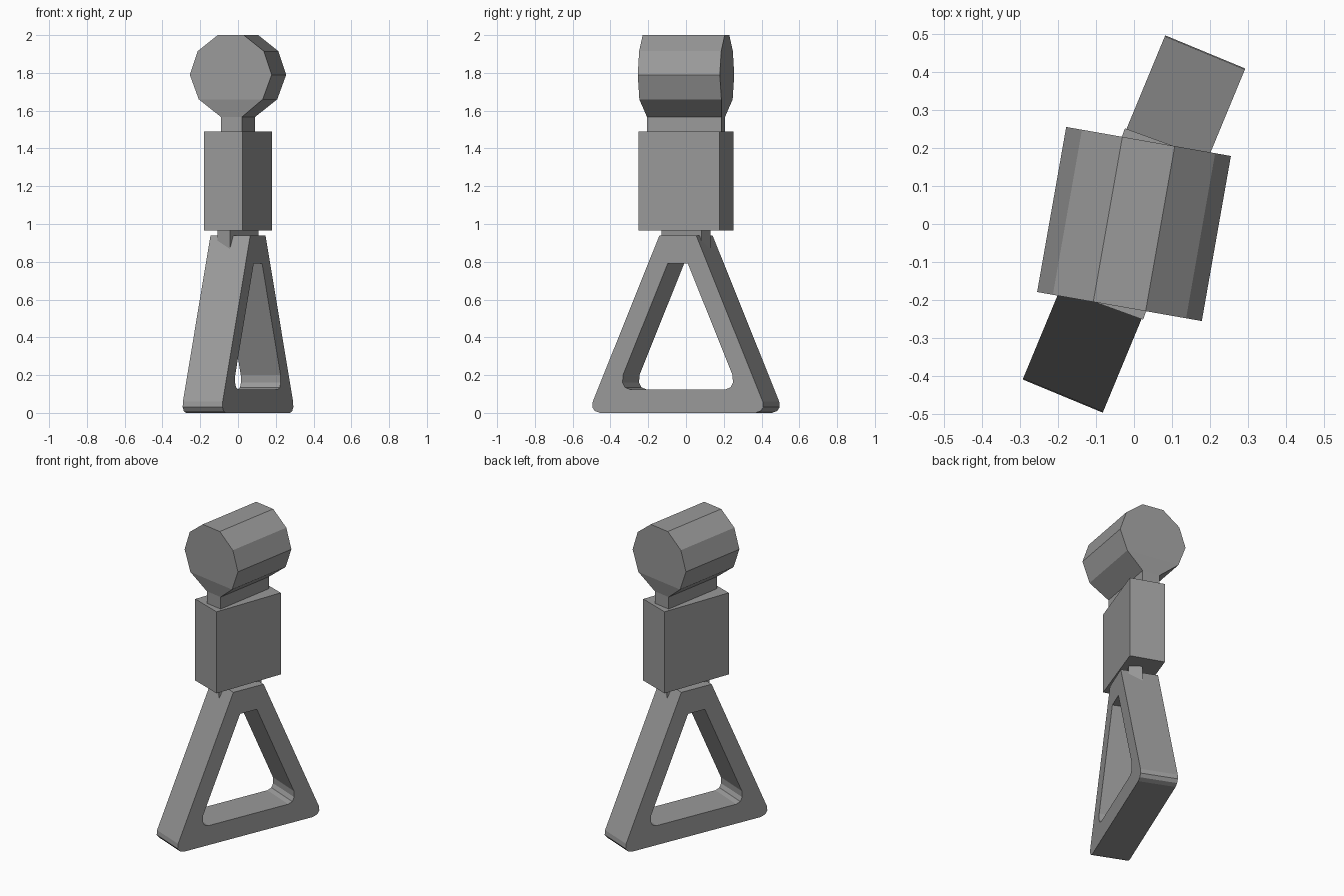
import bpy, bmesh
from math import radians, sin, cos
from mathutils import Matrix

cube = bpy.data.objects.get("Cube")
if cube:
    bpy.data.objects.remove(cube, do_unlink=True)

grey = bpy.data.materials.new("plain_grey")
grey.use_nodes = True
colour = (0.32, 0.32, 0.32, 1)
grey.diffuse_color = colour
grey.node_tree.nodes["Principled BSDF"].inputs["Base Color"].default_value = colour


def finish(name, bm, turn):
    """Turn a part about the vertical axis and add it to the scene."""
    bmesh.ops.rotate(bm, verts=bm.verts, matrix=Matrix.Rotation(radians(turn), 3, "Z"))
    bmesh.ops.recalc_face_normals(bm, faces=bm.faces)
    mesh = bpy.data.meshes.new(name)
    bm.to_mesh(mesh)
    bm.free()
    mesh.materials.append(grey)
    obj = bpy.data.objects.new(name, mesh)
    bpy.context.collection.objects.link(obj)
    return obj


def block(name, width, depth, low, high, turn):
    bm = bmesh.new()
    bmesh.ops.create_cube(bm, size=1)
    bmesh.ops.scale(bm, verts=bm.verts, vec=(width, depth, high - low))
    bmesh.ops.translate(bm, verts=bm.verts, vec=(0, 0, (low + high) / 2))
    return finish(name, bm, turn)


def mirrored(half):
    """Close a right-hand half outline with its mirror image."""
    return half + [(-a, z) for a, z in reversed(half)]


# Triangular grip: outer and inner outlines joined into a ring on each side
outer = mirrored([(0.445, 0), (0.475, 0.01), (0.49, 0.03), (0.487, 0.06), (0.105, 0.94)])
inner = mirrored([(0.275, 0.125), (0.303, 0.135), (0.316, 0.16), (0.314, 0.2), (0.058, 0.79)])
bm = bmesh.new()
rings = [[bm.verts.new((x, a, z)) for a, z in line]
         for line in (outer, inner) for x in (-0.114, 0.114)]
out_a, out_b, in_a, in_b = rings
for first, second in ((out_a, out_b), (in_b, in_a), (out_a, in_a), (in_b, out_b)):
    for i in range(len(outer)):
        j = (i + 1) % len(outer)
        bm.faces.new((first[i], first[j], second[j], second[i]))
finish("triangle_grip", bm, -22.5)

# Strap end and holder block, twisting gradually upwards
block("strap_end", 0.082, 0.26, 0.82, 1.0, -36)
block("holder_block", 0.217, 0.457, 0.965, 1.49, -20)

# Rail loop: ten-sided barrel pinched into a shorter neck below
half = [(0.057, 1.45), (0.057, 1.567), (0.172, 1.66), (0.22, 1.79), (0.178, 1.915), (0.07, 2.0)]
bm = bmesh.new()
ends = []
for side in (-1, 1):
    ends.append([bm.verts.new((x, side * (0.2 if z < 1.6 else 0.2205), z))
                 for x, z in mirrored(half)])
count = len(ends[0])
for i in range(count):
    j = (i + 1) % count
    bm.faces.new((ends[0][i], ends[0][j], ends[1][j], ends[1][i]))
for end in ends:
    for i in range(len(half) - 1):
        k = count - 1 - i
        bm.faces.new((end[i], end[i + 1], end[k - 1], end[k]))
finish("rail_loop", bm, -10)
